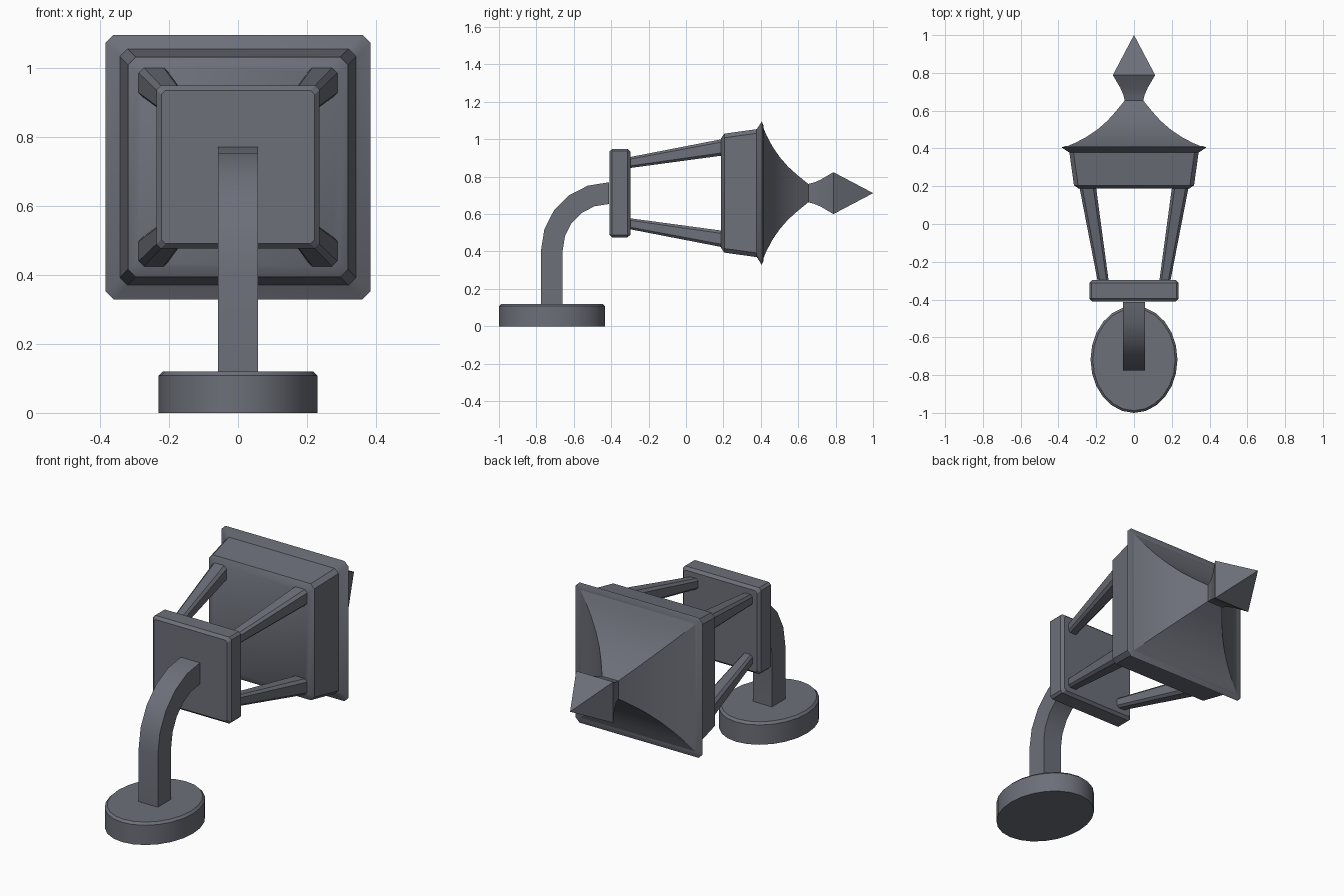
import bpy, bmesh, math
from mathutils import Vector

cube = bpy.data.objects.get("Cube")
if cube:
    bpy.data.objects.remove(cube, do_unlink=True)

COLOUR = (0.15, 0.16, 0.19, 1.0)
metal = bpy.data.materials.new("slate_grey_metal")
metal.use_nodes = True
metal.diffuse_color = COLOUR
metal.node_tree.nodes["Principled BSDF"].inputs["Base Color"].default_value = COLOUR

AXIS_Z = 0.712   # height of the lantern's horizontal axis
MOUNT_Y = -0.717  # centre of the wall mount


def loft(name, rings, smooth_angle=30):
    """Skin a list of equal-length point rings and cap both ends."""
    bm = bmesh.new()
    loops = [[bm.verts.new(p) for p in ring] for ring in rings]
    n = len(loops[0])
    for a, b in zip(loops, loops[1:]):
        for i in range(n):
            j = (i + 1) % n
            bm.faces.new((a[i], a[j], b[j], b[i]))
    bm.faces.new(loops[0])
    bm.faces.new(loops[-1])
    bmesh.ops.remove_doubles(bm, verts=bm.verts, dist=0.0005)
    bmesh.ops.recalc_face_normals(bm, faces=bm.faces)
    mesh = bpy.data.meshes.new(name)
    bm.to_mesh(mesh)
    bm.free()
    obj = bpy.data.objects.new(name, mesh)
    bpy.context.collection.objects.link(obj)
    mesh.materials.append(metal)
    bpy.ops.object.select_all(action="DESELECT")
    obj.select_set(True)
    bpy.context.view_layer.objects.active = obj
    bpy.ops.object.shade_smooth_by_angle(angle=math.radians(smooth_angle))
    return obj


def square(y, half, chamfer=0.0, cx=0.0, cz=0.0):
    """Square ring across the lantern axis, with optional cut corners."""
    k = half - chamfer
    if chamfer:
        pts = [(half, -k), (half, k), (k, half), (-k, half),
               (-half, k), (-half, -k), (-k, -half), (k, -half)]
    else:
        pts = [(half, -half), (half, half), (-half, half), (-half, -half)]
    return [Vector((cx + x, y, AXIS_Z + cz + z)) for x, z in pts]


def ellipse(z, rx, ry, sides=24):
    turns = [math.tau * i / sides for i in range(sides)]
    return [Vector((rx * math.cos(t), MOUNT_Y + ry * math.sin(t), z)) for t in turns]


# Oval mount with a chamfered upper rim
loft("oval_mount", [ellipse(0, 0.23, 0.283), ellipse(0.108, 0.23, 0.283),
                    ellipse(0.12, 0.218, 0.271)])

# Square arm: straight up, then a quarter bend to the lantern
ARM = 0.058
BEND = 0.305
arm_rings = []
stations = [(MOUNT_Y, 0.11, 0)]
for i in range(6):
    t = math.radians(18 * i)
    stations.append((MOUNT_Y + BEND * (1 - math.cos(t)),
                     AXIS_Z - BEND + BEND * math.sin(t), t))
for y, z, t in stations:
    out = Vector((0, -math.cos(t), math.sin(t))) * ARM
    side = Vector((ARM, 0, 0))
    mid = Vector((0, y, z))
    arm_rings.append([mid + out + side, mid + out - side,
                      mid - out - side, mid - out + side])
loft("bent_arm", arm_rings)

# Square plate carrying the lantern
loft("lantern_plate", [square(-0.41, 0.222, 0.012), square(-0.395, 0.236, 0.012),
                       square(-0.312, 0.236, 0.012), square(-0.297, 0.222, 0.012)])

# Four flaring corner posts
for name_x, sx in (("left", 1), ("right", -1)):
    for name_z, sz in (("upper", 1), ("lower", -1)):
        near, far = 0.162, 0.245
        loft(f"{name_z}_{name_x}_post",
             [square(-0.31, 0.029, 0.011, sx * near, sz * near),
              square(0.195, 0.044, 0.015, sx * far, sz * far)])

# Hood collar with flared lip
loft("hood_collar", [square(0.187, 0.292, 0.02), square(0.205, 0.318, 0.022),
                     square(0.378, 0.342, 0.022), square(0.405, 0.383, 0.023),
                     square(0.414, 0.362, 0.012)])

# Concave pyramid roof
ROOF = [(0.41, 0.358), (0.43, 0.31), (0.462, 0.25), (0.50, 0.194),
        (0.545, 0.142), (0.595, 0.097), (0.655, 0.048)]
loft("concave_roof", [square(y, h) for y, h in ROOF])

# Pointed finial
FINIAL = [(0.65, 0.048), (0.685, 0.057), (0.72, 0.072), (0.788, 0.112)]
loft("finial", [square(y, h) for y, h in FINIAL] + [square(0.999, 0.001)])
